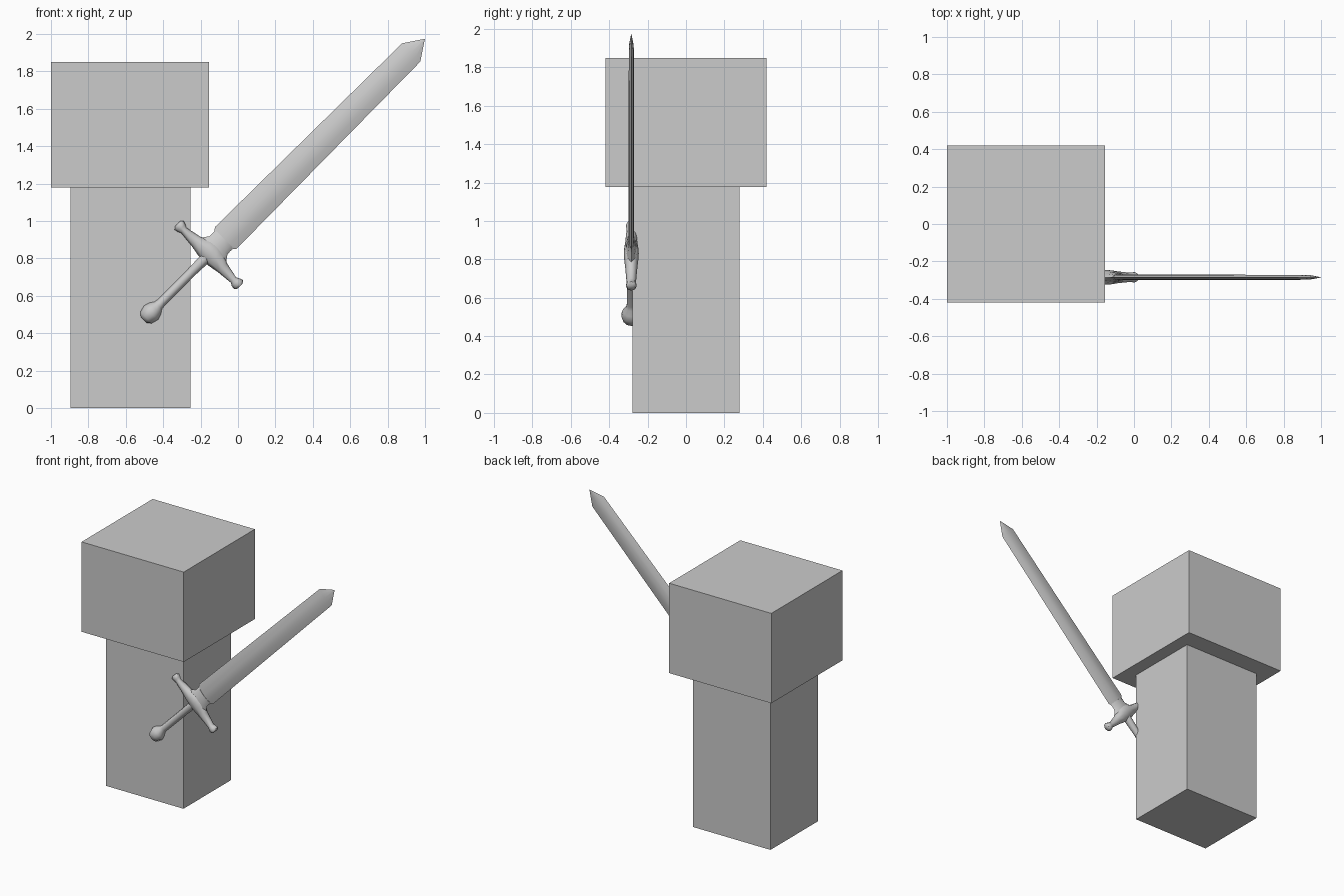
import bpy, bmesh, math

if "Cube" in bpy.data.objects:
    bpy.data.objects.remove(bpy.data.objects["Cube"])

Y0 = -0.285           # plane of the sword
PX, PZ = -0.465, 0.51  # pommel centre
R = math.sqrt(0.5)


def box(name, lo, hi):
    bm = bmesh.new()
    bmesh.ops.create_cube(bm, size=1)
    for v in bm.verts:
        v.co = [(a + b) / 2 + c * (b - a) for a, b, c in zip(lo, hi, v.co)]
    me = bpy.data.meshes.new(name)
    bm.to_mesh(me)
    bm.free()
    ob = bpy.data.objects.new(name, me)
    bpy.context.collection.objects.link(ob)


def place(s, t, d):
    """s runs along the sword, t across it, d through its thickness."""
    return (PX + (s - t) * R, Y0 + d, PZ + (s + t) * R)


def loft(name, rings, angle=40):
    bm = bmesh.new()
    loops = [[bm.verts.new(place(*p)) for p in ring] for ring in rings]
    n = len(loops[0])
    for a, b in zip(loops, loops[1:]):
        for i in range(n):
            j = (i + 1) % n
            bm.faces.new((a[i], a[j], b[j], b[i]))
    bm.faces.new(loops[0])
    bm.faces.new(loops[-1])
    bmesh.ops.recalc_face_normals(bm, faces=bm.faces)
    me = bpy.data.meshes.new(name)
    bm.to_mesh(me)
    bm.free()
    ob = bpy.data.objects.new(name, me)
    bpy.context.collection.objects.link(ob)
    bpy.ops.object.select_all(action='DESELECT')
    ob.select_set(True)
    bpy.context.view_layer.objects.active = ob
    bpy.ops.object.shade_smooth_by_angle(angle=math.radians(angle))


def circle(n):
    return [(math.cos(2 * math.pi * i / n), math.sin(2 * math.pi * i / n)) for i in range(n)]


# Blocky figure
box("body", (-0.895, -0.28, 0), (-0.255, 0.28, 1.18))
box("head", (-1.0, -0.42, 1.178), (-0.155, 0.42, 1.85))

# Pommel and grip: (position along, radius)
handle = [(-0.055, 0.022), (-0.038, 0.043), (0, 0.053), (0.03, 0.044),
          (0.055, 0.028), (0.08, 0.024), (0.30, 0.025), (0.43, 0.03)]
loft("grip_and_pommel", [[(s, r * c, r * d) for c, d in circle(10)] for s, r in handle], 60)

# Crossguard, one half mirrored: (across, centre along, half height, half thickness)
half = [(-0.236, 0.437, 0.020, 0.022), (-0.224, 0.437, 0.034, 0.028),
        (-0.205, 0.435, 0.029, 0.026), (-0.188, 0.435, 0.020, 0.025),
        (-0.10, 0.440, 0.034, 0.031), (-0.04, 0.450, 0.055, 0.037)]
guard = half + [(0, 0.453, 0.06, 0.039)] + [(-t, s, h, d) for t, s, h, d in reversed(half)]
loft("crossguard", [[(s + h * c, t, d * e) for c, e in circle(8)] for t, s, h, d in guard], 60)

# Collar between guard and blade: (along, half width, half thickness)
collar = [(0.43, 0.10, 0.030), (0.475, 0.093, 0.030), (0.51, 0.068, 0.025), (0.555, 0.066, 0.018)]
loft("blade_collar", [[(s, w * c, d * e) for c, e in circle(8)] for s, w, d in collar], 60)

# Blade with flat-ridged lens section and pointed tip
section = [(1, 0), (0.5, 0.8), (0, 1), (-0.5, 0.8), (-1, 0), (-0.5, -0.8), (0, -1), (0.5, -0.8)]
blade = [(0.50, 0.066, 0.015), (0.548, 0.068, 0.015), (0.565, 0.082, 0.015),
         (1.967, 0.069, 0.013), (2.069, 0.001, 0.001)]
loft("blade", [[(s, w * c, d * e) for c, e in section] for s, w, d in blade], 40)
